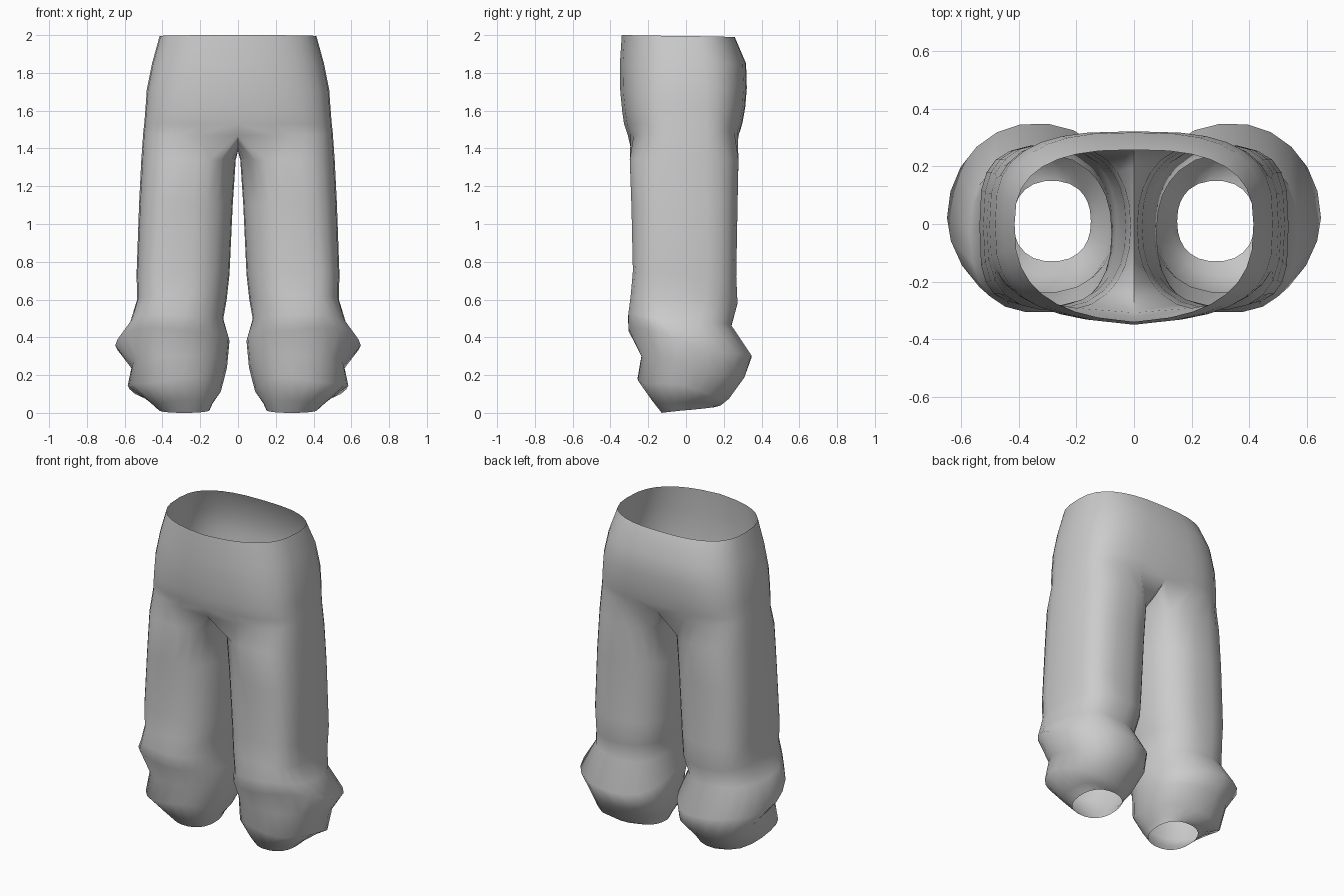
import bpy, bmesh, math

if "Cube" in bpy.data.objects:
    bpy.data.objects.remove(bpy.data.objects["Cube"])

OUT, SEAM = 17, 7          # outer points of a half hip ring, inner points along the crotch seam


def sgnpow(v, p):
    return math.copysign(abs(v) ** p, v)


def hip_ring(z_front, z_back, w, yf, yb, p_front, p_back):
    """Open half ring from centre front (slightly pointed), round the side, to centre back."""
    pts = []
    for i in range(OUT):
        a = math.pi * (i / (OUT - 1) - 0.5)
        s = math.sin(a)
        p = p_front if s < 0 else p_back
        x = w * max(math.cos(a), 0) ** p
        y = sgnpow(s, p) * (-yf * (1 - 0.1 * x / w) if s < 0 else yb)
        z = z_front + (z_back - z_front) * (s + 1) / 2
        pts.append((x if 0 < i < OUT - 1 else 0.0, y, z))
    return pts


def leg_ring(z_front, z_back, x0, x1, yf, yb, n_front, n_back, fold=0.0):
    """Closed ring round one leg, squarer outside than inside; fold adds wrinkles."""
    pts = []
    for i in range(OUT + SEAM):
        if i < OUT:
            a = math.radians(-130 + 260 * i / (OUT - 1))
        else:
            a = math.radians(130 + 100 * (i - OUT + 1) / (SEAM + 1))
        c, s = math.cos(a), math.sin(a)
        n = 2.3 if c < 0 else n_front if s < 0 else n_back
        x = (x0 + x1) / 2 + (x1 - x0) / 2 * sgnpow(c, 2 / n)
        y = (yf + yb) / 2 + (yb - yf) / 2 * sgnpow(s, 2 / n)
        z = z_front + (z_back - z_front) * (s + 1) / 2
        z += fold * math.sin(3 * a + z_front * 9)
        pts.append((x, y, z))
    return pts


# waist down to the crotch: front z, back z, half width, front y, back y, roundness front and back
hips = [hip_ring(*r) for r in [
    (2.00, 1.99, 0.415, -0.34, 0.258, 0.74, 0.76),
    (1.85, 1.85, 0.455, -0.35, 0.318, 0.70, 0.72),
    (1.70, 1.72, 0.483, -0.348, 0.322, 0.65, 0.68),
    (1.60, 1.62, 0.490, -0.338, 0.314, 0.61, 0.65),
    (1.53, 1.54, 0.496, -0.328, 0.300, 0.59, 0.63),
    (1.47, 1.49, 0.502, -0.308, 0.286, 0.57, 0.60)]]

# crotch seam runs from back to front underneath
seam = []
for k in range(1, SEAM + 1):
    t = k / (SEAM + 1)
    seam.append((0.0, 0.265 - 0.54 * t, 1.475 - 0.09 * math.sin(math.pi * t) ** 0.7))

# thigh to hem: front z, back z, inner x, outer x, front y, back y, squareness front and back, fold
legs = [leg_ring(*r) for r in [
    (1.34, 1.34, 0.012, 0.512, -0.300, 0.280, 2.8, 2.8),
    (1.10, 1.10, 0.028, 0.524, -0.291, 0.275, 3.1, 3.0),
    (0.75, 0.72, 0.045, 0.537, -0.283, 0.268, 3.6, 3.2),
    (0.62, 0.58, 0.060, 0.534, -0.295, 0.275, 3.2, 2.8),
    (0.52, 0.46, 0.078, 0.570, -0.308, 0.242, 2.5, 2.5, 0.008),
    (0.45, 0.29, 0.045, 0.650, -0.308, 0.350, 1.8, 2.0, 0.015),
    (0.31, 0.18, 0.058, 0.562, -0.238, 0.312, 2.4, 2.2, 0.01),
    (0.18, 0.08, 0.090, 0.584, -0.258, 0.230, 2.0, 2.0, 0.015),
    (0.06, 0.045, 0.135, 0.465, -0.180, 0.185, 2.2, 2.2, 0.006),
    (0.00, 0.03, 0.150, 0.420, -0.130, 0.150, 2.3, 2.3)]]

bm = bmesh.new()


def strip(a, b, closed):
    n = len(a)
    for i in range(n if closed else n - 1):
        j = (i + 1) % n
        bm.faces.new((a[i], b[i], b[j], a[j]))


hip_v = [[bm.verts.new(p) for p in ring] for ring in hips]
seam_v = [bm.verts.new(p) for p in seam]
leg_v = [hip_v[-1] + seam_v] + [[bm.verts.new(p) for p in ring] for ring in legs]
for a, b in zip(hip_v, hip_v[1:]):
    strip(a, b, False)
for a, b in zip(leg_v, leg_v[1:]):
    strip(a, b, True)

# the other half is mirrored across the centre seam
geom = bm.verts[:] + bm.edges[:] + bm.faces[:]
bmesh.ops.mirror(bm, geom=geom, axis='X', merge_dist=0.0005)
bmesh.ops.recalc_face_normals(bm, faces=bm.faces)
side = max(bm.faces, key=lambda f: f.calc_center_median().x)
if side.normal.x < 0:
    bmesh.ops.reverse_faces(bm, faces=bm.faces)

mesh = bpy.data.meshes.new("trousers")
bm.to_mesh(mesh)
bm.free()
trousers = bpy.data.objects.new("trousers", mesh)
bpy.context.collection.objects.link(trousers)

cloth = bpy.data.materials.new("light grey cloth")
cloth.diffuse_color = (0.6, 0.6, 0.6, 1)
cloth.use_nodes = True
cloth.node_tree.nodes["Principled BSDF"].inputs["Base Color"].default_value = cloth.diffuse_color
mesh.materials.append(cloth)

bpy.context.view_layer.objects.active = trousers
trousers.select_set(True)
bpy.ops.object.shade_smooth_by_angle(angle=math.radians(80))
